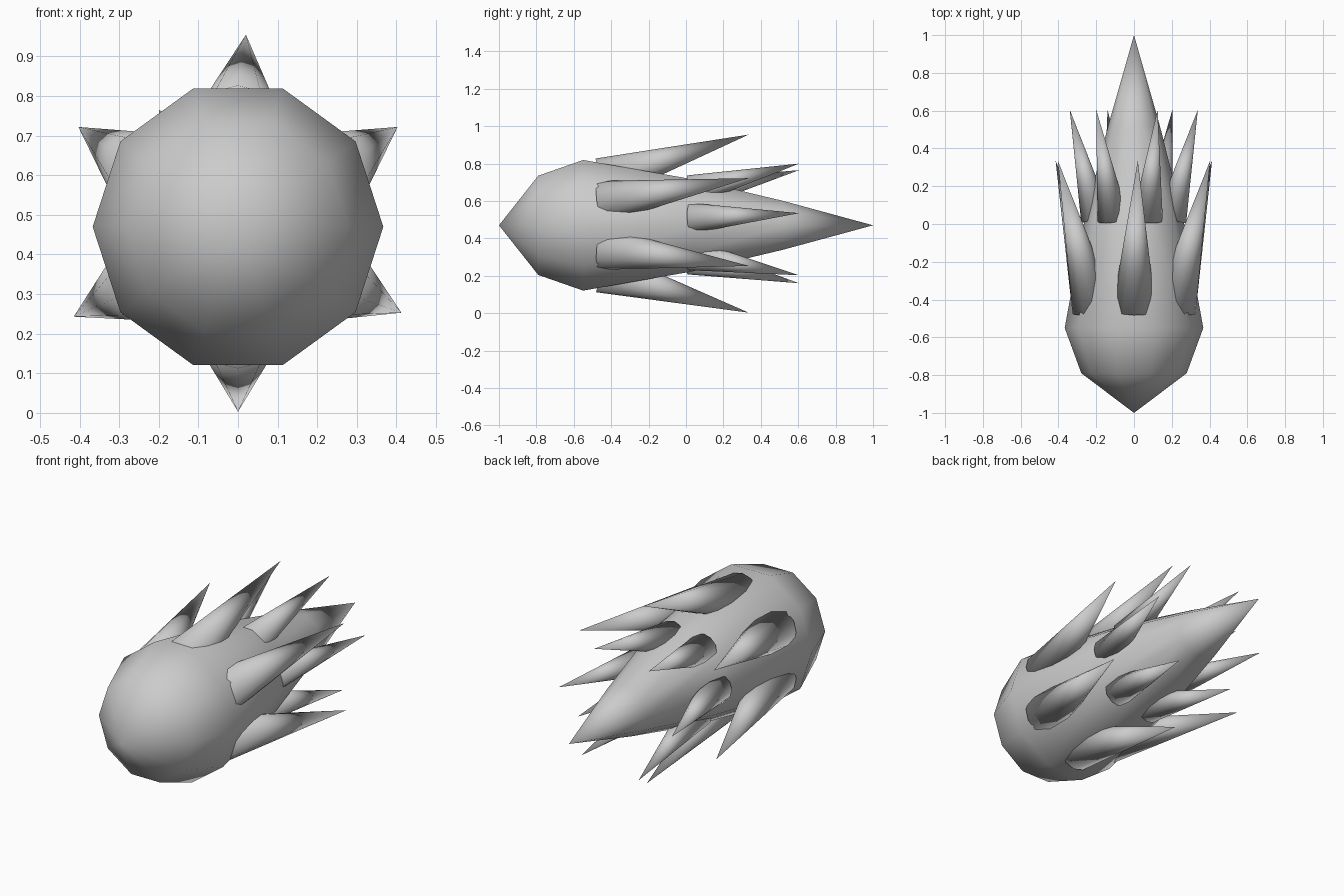
import bpy, bmesh, math
from mathutils import Vector

if "Cube" in bpy.data.objects:
    bpy.data.objects.remove(bpy.data.objects["Cube"])

CZ = 0.47  # height of the long axis


def new_object(name, bm):
    bmesh.ops.recalc_face_normals(bm, faces=bm.faces)
    me = bpy.data.meshes.new(name)
    bm.to_mesh(me)
    bm.free()
    for p in me.polygons:
        p.use_smooth = True
    ob = bpy.data.objects.new(name, me)
    bpy.context.collection.objects.link(ob)
    return ob


# Ten-sided body lathed around the y axis: blunt nose, long tapering tail
def build_body():
    bm = bmesh.new()
    n = 10
    rings = []
    for y, r in [(-0.79, 0.279), (-0.55, 0.367), (0.03, 0.26), (0.52, 0.137)]:
        rings.append([bm.verts.new((r * math.cos(math.tau * i / n), y,
                                    CZ + r * math.sin(math.tau * i / n)))
                      for i in range(n)])
    nose = bm.verts.new((0, -1, CZ))
    tail = bm.verts.new((0, 1, CZ))
    for i in range(n):
        j = (i + 1) % n
        for a, b in zip(rings, rings[1:]):
            bm.faces.new((a[i], a[j], b[j], b[i]))
        bm.faces.new((nose, rings[0][j], rings[0][i]))
        bm.faces.new((tail, rings[-1][i], rings[-1][j]))
    new_object("body", bm)


# Swept-back cone spike; base sunk in the body, tip pointing to the tail
def build_spike(name, base_deg, base_y, base_r, tip, tip_y, radius):
    a = math.radians(base_deg)
    base = Vector((base_r * math.cos(a), base_y, CZ + base_r * math.sin(a)))
    end = Vector((tip[0], tip_y, tip[1]))
    axis = end - base
    bm = bmesh.new()
    bmesh.ops.create_cone(bm, cap_ends=True, segments=12, radius1=radius,
                          radius2=0, depth=axis.length)
    bmesh.ops.remove_doubles(bm, verts=bm.verts, dist=1e-5)
    bmesh.ops.rotate(bm, verts=bm.verts,
                     matrix=axis.to_track_quat('Z', 'Y').to_matrix())
    bmesh.ops.translate(bm, verts=bm.verts, vec=(base + end) / 2)
    new_object(name, bm)


build_body()

# Front ring of larger spikes (tip x, z)
front_tips = [(0.403, 0.722), (0.02, 0.955), (-0.403, 0.722),
              (-0.415, 0.243), (0.0, 0.003), (0.413, 0.253)]
for i, tip in enumerate(front_tips):
    build_spike(f"front_spike_{i + 1}", 30 + 60 * i, -0.45, 0.247, tip, 0.335, 0.115)

# Rear ring of smaller spikes
rear_tips = [(0.338, 0.535), (0.125, 0.80), (-0.20, 0.765),
             (-0.34, 0.45), (-0.14, 0.16), (0.203, 0.203)]
for i, tip in enumerate(rear_tips):
    deg = math.degrees(math.atan2(tip[1] - CZ, tip[0]))
    build_spike(f"rear_spike_{i + 1}", deg, 0.025, 0.20, tip, 0.605, 0.082)
